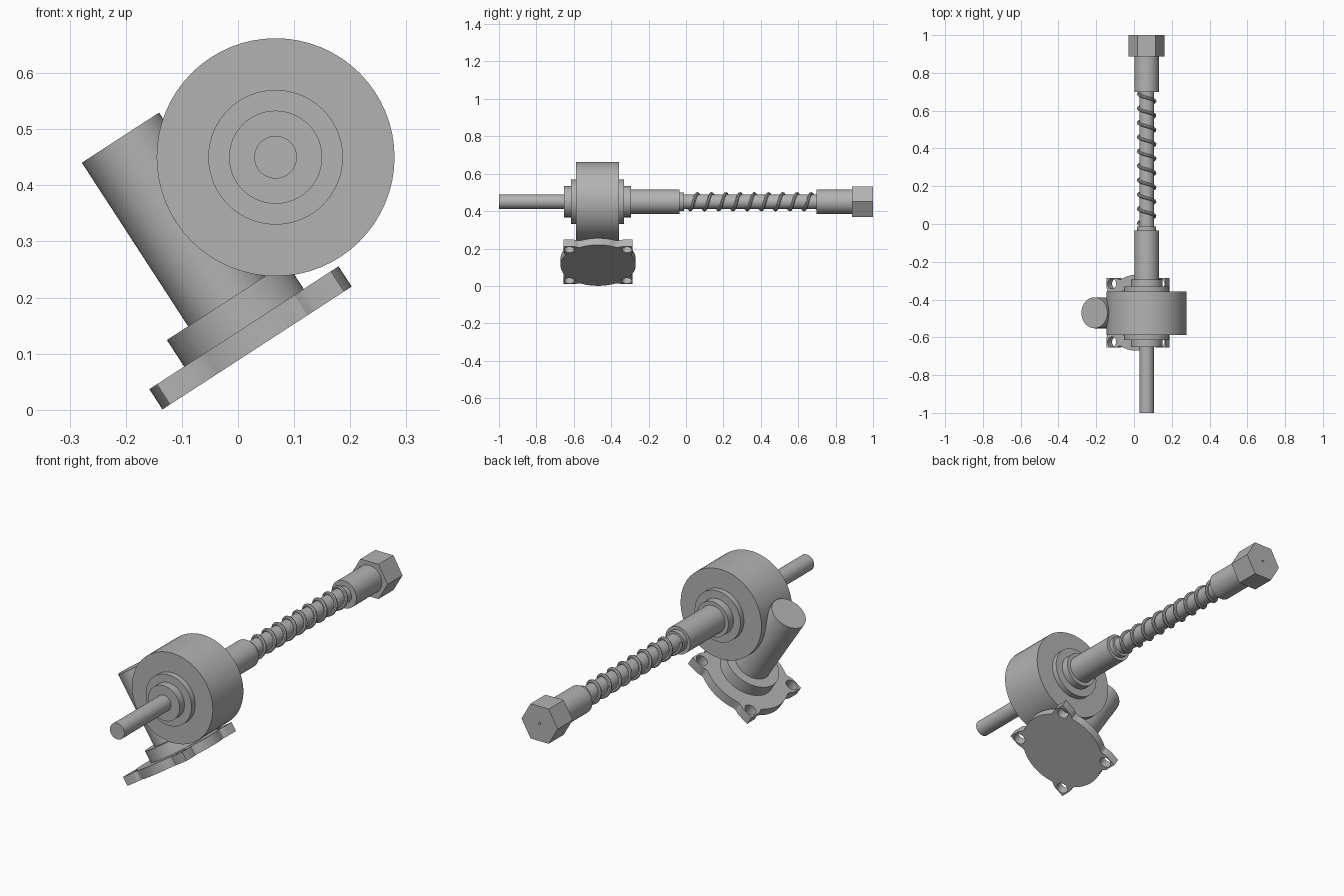
import bpy
from math import sin, cos, pi, tau, radians, hypot
from mathutils import Matrix, Vector

cube = bpy.data.objects.get("Cube")
if cube:
    bpy.data.objects.remove(cube)

steel = bpy.data.materials.new("grey steel")
steel.use_nodes = True
steel.diffuse_color = (0.45, 0.45, 0.45, 1)
steel.node_tree.nodes["Principled BSDF"].inputs["Base Color"].default_value = (0.45, 0.45, 0.45, 1)

# Frames: local z runs along the shaft, or up the tilted side port
SHAFT = Matrix.Translation((0.067, 0, 0.45)) @ Matrix.Rotation(-pi / 2, 4, 'X')
PORT = Matrix.Translation((0.034, -0.47, 0.11)) @ Matrix.Rotation(radians(-33), 4, 'Y')


def finish(obj, name):
    obj.name = name
    obj.data.materials.clear()
    obj.data.materials.append(steel)
    bpy.ops.object.select_all(action='DESELECT')
    obj.select_set(True)
    bpy.context.view_layer.objects.active = obj
    if obj.type == 'CURVE':
        bpy.ops.object.convert(target='MESH')
        obj = bpy.context.view_layer.objects.active
    bpy.ops.object.shade_smooth_by_angle(angle=radians(30))
    return obj


def cylinder(name, frame, radius, start, end):
    bpy.ops.mesh.primitive_cylinder_add(vertices=64, radius=radius, depth=end - start)
    obj = bpy.context.object
    obj.matrix_world = frame @ Matrix.Translation((0, 0, (start + end) / 2))
    return finish(obj, name)


def ring(radius, count, cx=0, cy=0):
    return [(cx + radius * cos(tau * i / count), cy + radius * sin(tau * i / count))
            for i in range(count)]


def add_spline(curve, points, closed):
    spline = curve.splines.new('POLY')
    spline.points.add(len(points) - 1)
    for p, co in zip(spline.points, points):
        p.co = (*co, 1)
    spline.use_cyclic_u = closed


def plate(name, frame, loops, start, end):
    # Extruded outline; further loops become through holes
    curve = bpy.data.curves.new(name, 'CURVE')
    curve.dimensions = '2D'
    curve.fill_mode = 'BOTH'
    curve.extrude = (end - start) / 2
    for loop in loops:
        add_spline(curve, [(x, y, 0) for x, y in loop], True)
    obj = bpy.data.objects.new(name, curve)
    bpy.context.collection.objects.link(obj)
    obj.matrix_world = frame @ Matrix.Translation((0, 0, (start + end) / 2))
    return finish(obj, name)


# Shaft line, front to back
for name, radius, start, end in [
    ("front_shaft", 0.038, -1.0, -0.64),
    ("bearing_boss", 0.083, -0.651, -0.295),
    ("housing_cover", 0.12, -0.615, -0.332),
    ("drum_housing", 0.212, -0.587, -0.358),
    ("rear_sleeve", 0.065, -0.30, -0.034),
    ("sleeve_collar", 0.05, -0.04, -0.012),
    ("screw_core", 0.039, -0.02, 0.71),
    ("end_sleeve", 0.065, 0.698, 0.89),
]:
    cylinder(name, SHAFT, radius, start, end)

# Hexagonal nut with a pin hole
plate("hex_nut", SHAFT, [ring(0.095, 6), ring(0.005, 16)], 0.888, 1.0)

# Helical thread round the core
pitch, first, last, steps = 0.076, 0.0, 0.7, 330
path = []
for i in range(steps + 1):
    y = first + (last - first) * i / steps
    a = pi + tau * (y - 0.688) / pitch
    path.append((0.067 + 0.043 * cos(a), y, 0.45 + 0.043 * sin(a)))
thread = bpy.data.curves.new("screw_thread", 'CURVE')
thread.dimensions = '3D'
thread.bevel_depth = 0.0085
thread.bevel_resolution = 2
thread.use_fill_caps = True
add_spline(thread, path, False)
thread_obj = bpy.data.objects.new("screw_thread", thread)
bpy.context.collection.objects.link(thread_obj)
finish(thread_obj, "screw_thread")

# Tilted port pipe and its base collar
cylinder("port_pipe", PORT, 0.082, 0.04, 0.447)
cylinder("port_collar", PORT, 0.127, 0.04, 0.0995)

# Mounting flange: a disc with four square corner tabs and bolt holes
outline = []
for q in range(4):
    turn = Matrix.Rotation(q * pi / 2, 2)
    quarter = [(0.201 * cos(radians(d)), 0.201 * sin(radians(d))) for d in range(-28, 29, 4)]
    quarter += [(0.176, 0.107), (0.181, 0.117), (0.185, 0.13), (0.185, 0.185),
                (0.13, 0.185), (0.117, 0.181), (0.107, 0.176)]
    outline += [tuple(turn @ Vector(p)) for p in quarter]
holes = [ring(0.027, 32, sx * 0.152, sy * 0.154) for sx in (-1, 1) for sy in (-1, 1)]
plate("mounting_flange", PORT, [outline] + holes, 0, 0.043)
